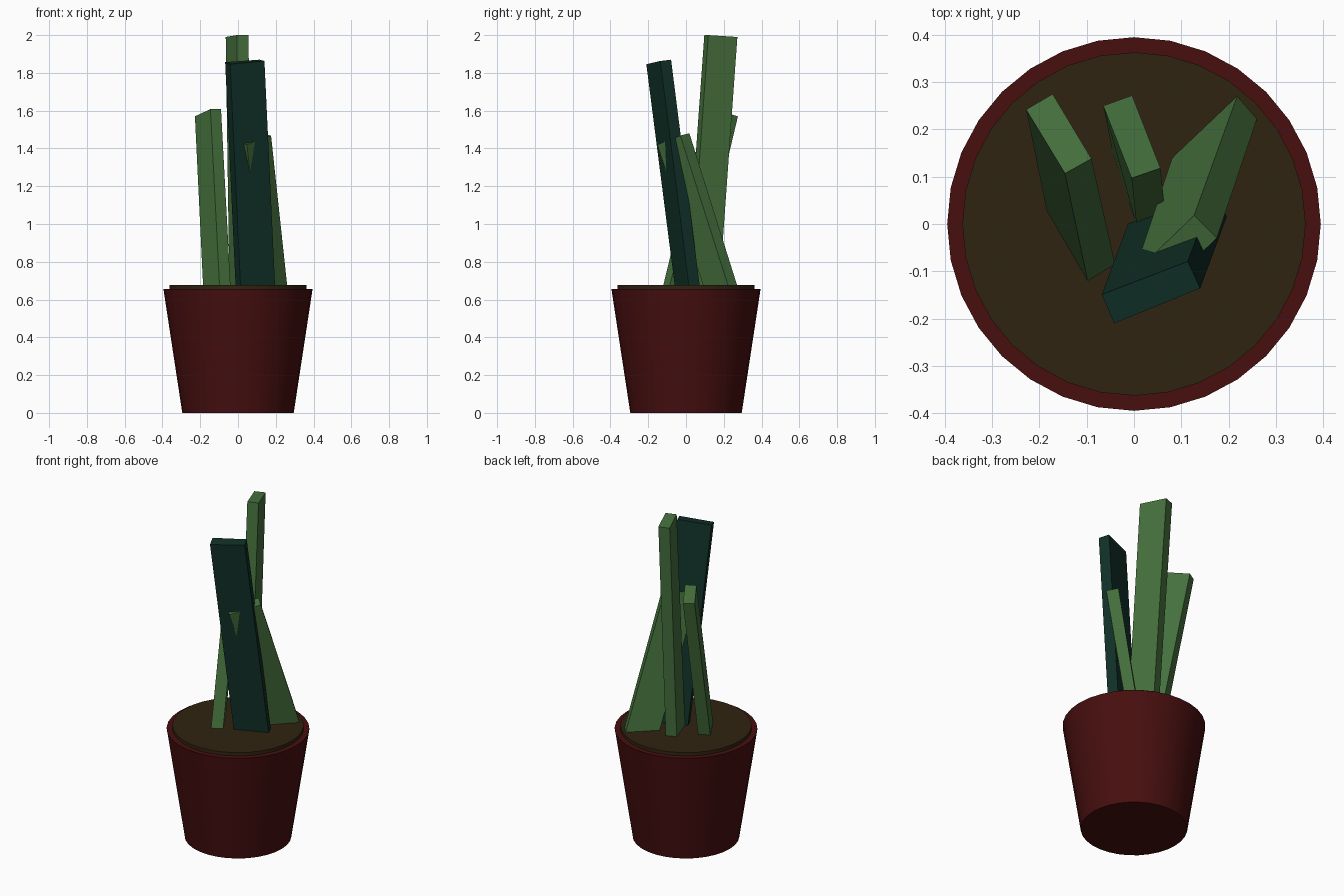
import bpy, bmesh, math
from mathutils import Vector

if "Cube" in bpy.data.objects:
    bpy.data.objects.remove(bpy.data.objects["Cube"])


def material(name, rgb):
    m = bpy.data.materials.new(name)
    m.diffuse_color = (*rgb, 1)
    m.use_nodes = True
    m.node_tree.nodes["Principled BSDF"].inputs["Base Color"].default_value = m.diffuse_color
    return m


GREEN = material("leaf_green", (0.061, 0.165, 0.047))
TEAL = material("dark_teal", (0.0056, 0.030, 0.021))
RED = material("pot_red", (0.063, 0.0046, 0.0046))
SOIL = material("soil_brown", (0.030, 0.0175, 0.0056))


def frustum(name, r_bottom, r_top, z0, z1, mat):
    bpy.ops.mesh.primitive_cone_add(vertices=32, radius1=r_bottom, radius2=r_top,
                                    depth=z1 - z0, location=(0, 0, (z0 + z1) / 2))
    ob = bpy.context.object
    ob.name = name
    ob.data.materials.append(mat)
    bpy.ops.object.shade_smooth_by_angle(angle=math.radians(30))
    return ob


def leaf(name, base, top, mat, base_z=0.677, sink=0.08):
    """Leaning slab: base is four (x, y) on the soil, top is four (x, y, z)."""
    bm = bmesh.new()
    hi = [Vector(p) for p in top]
    lo = [Vector((x, y, base_z)) for x, y in base]
    # push the foot a little way into the soil along the leaning edges
    lo = [b + (b - t) * (sink / (t.z - b.z)) for b, t in zip(lo, hi)]
    v = [bm.verts.new(p) for p in lo + hi]
    bm.faces.new(v[:4])
    bm.faces.new(v[4:])
    for i in range(4):
        j = (i + 1) % 4
        bm.faces.new((v[i], v[j], v[j + 4], v[i + 4]))
    bmesh.ops.recalc_face_normals(bm, faces=bm.faces)
    me = bpy.data.meshes.new(name)
    bm.to_mesh(me)
    bm.free()
    me.materials.append(mat)
    ob = bpy.data.objects.new(name, me)
    bpy.context.collection.objects.link(ob)


# Pot and soil
frustum("pot", 0.295, 0.395, 0.0, 0.657, RED)
frustum("soil", 0.363, 0.363, 0.62, 0.677, SOIL)

# Leaves
leaf("left_leaf",
     [(-0.185, 0.03), (-0.125, 0.062), (-0.04, -0.085), (-0.098, -0.12)],
     [(-0.228, 0.242, 1.57), (-0.172, 0.275, 1.57), (-0.09, 0.138, 1.61), (-0.146, 0.107, 1.608)],
     GREEN)
leaf("tall_leaf",
     [(-0.046, 0.155), (0.012, 0.178), (0.066, 0.025), (0.005, 0.002)],
     [(-0.065, 0.25, 1.99), (-0.004, 0.272, 1.99), (0.056, 0.118, 2.0), (-0.005, 0.097, 2.0)],
     GREEN)
leaf("right_leaf",
     [(0.218, 0.27), (0.26, 0.222), (0.13, 0.09), (0.08, 0.138)],
     [(0.127, 0.018, 1.48), (0.175, -0.03, 1.468), (0.047, -0.152, 1.42), (0.0, -0.104, 1.432)],
     GREEN)
leaf("dark_leaf",
     [(-0.013, 0.0), (0.17, 0.072), (0.196, 0.015), (0.013, -0.06)],
     [(-0.068, -0.149, 1.857), (0.114, -0.079, 1.87), (0.14, -0.136, 1.863), (-0.042, -0.21, 1.846)],
     TEAL)
